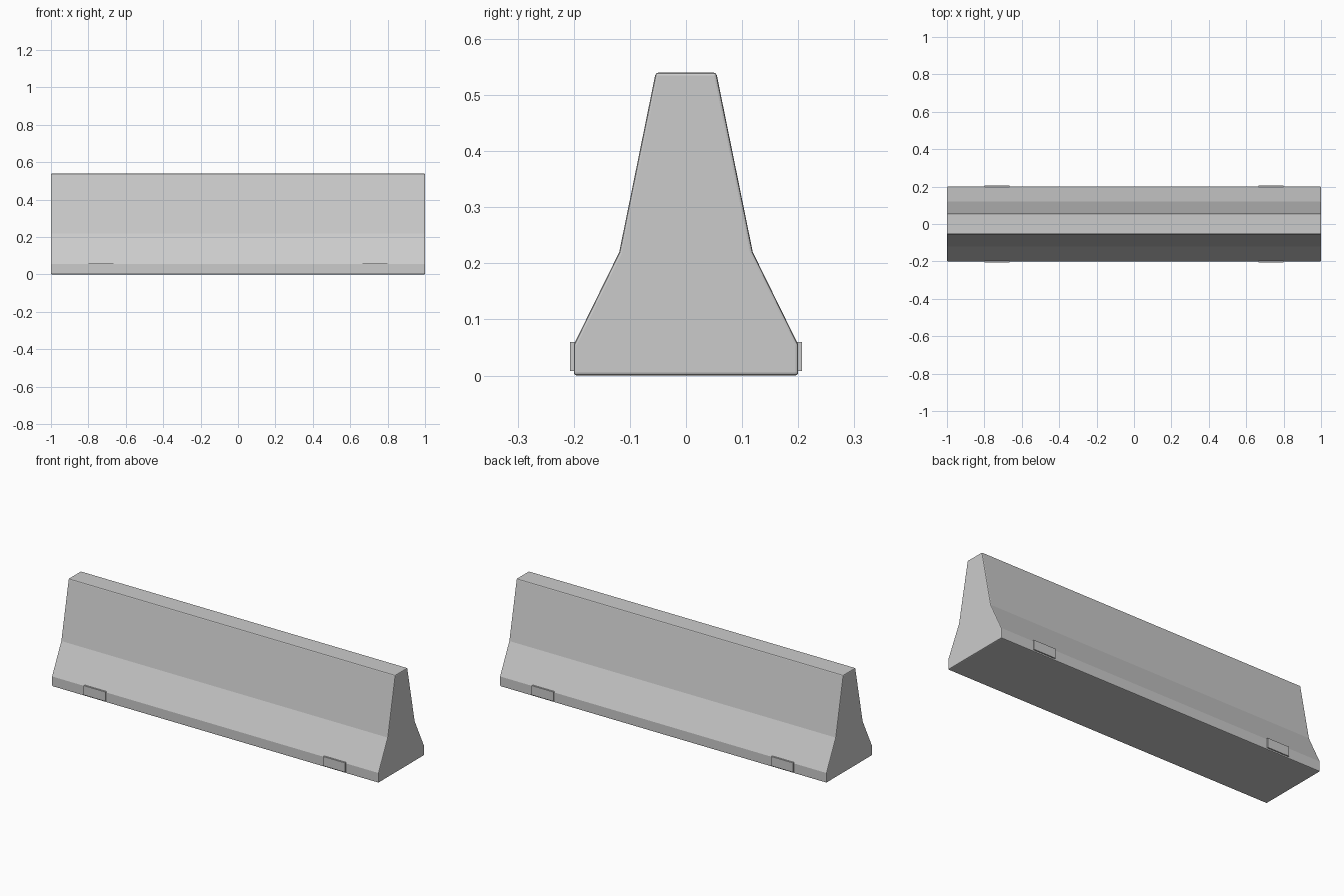
import bpy, bmesh, math

if "Cube" in bpy.data.objects:
    bpy.data.objects.remove(bpy.data.objects["Cube"])

def finish(obj, width):
    # small rounded edges on the sharp corners only
    bev = obj.modifiers.new("edge_round", 'BEVEL')
    bev.width = width
    bev.segments = 2
    bev.limit_method = 'ANGLE'
    bev.angle_limit = math.radians(30)

def extrude_profile(name, profile, length):
    bm = bmesh.new()
    face = bm.faces.new([bm.verts.new((-length / 2, y, z)) for y, z in profile])
    ext = bmesh.ops.extrude_face_region(bm, geom=[face])
    moved = [v for v in ext['geom'] if isinstance(v, bmesh.types.BMVert)]
    bmesh.ops.translate(bm, verts=moved, vec=(length, 0, 0))
    bmesh.ops.recalc_face_normals(bm, faces=bm.faces)
    mesh = bpy.data.meshes.new(name)
    bm.to_mesh(mesh)
    bm.free()
    obj = bpy.data.objects.new(name, mesh)
    bpy.context.collection.objects.link(obj)
    return obj

# barrier body: half profile mirrored across the centre
half = [(0.2, 0), (0.2, 0.055), (0.119, 0.22), (0.054, 0.54)]
profile = half + [(-y, z) for y, z in reversed(half)]
body = extrude_profile("barrier_body", profile, 2.0)
finish(body, 0.005)

# drainage slot plates along both foot sides
for sx, end in ((-1, "left"), (1, "right")):
    for sy, side in ((-1, "front"), (1, "back")):
        bpy.ops.mesh.primitive_cube_add(size=1, location=(sx * 0.733, sy * 0.2, 0.034))
        plate = bpy.context.object
        plate.name = f"slot_plate_{side}_{end}"
        plate.scale = (0.133, 0.0134, 0.052)
